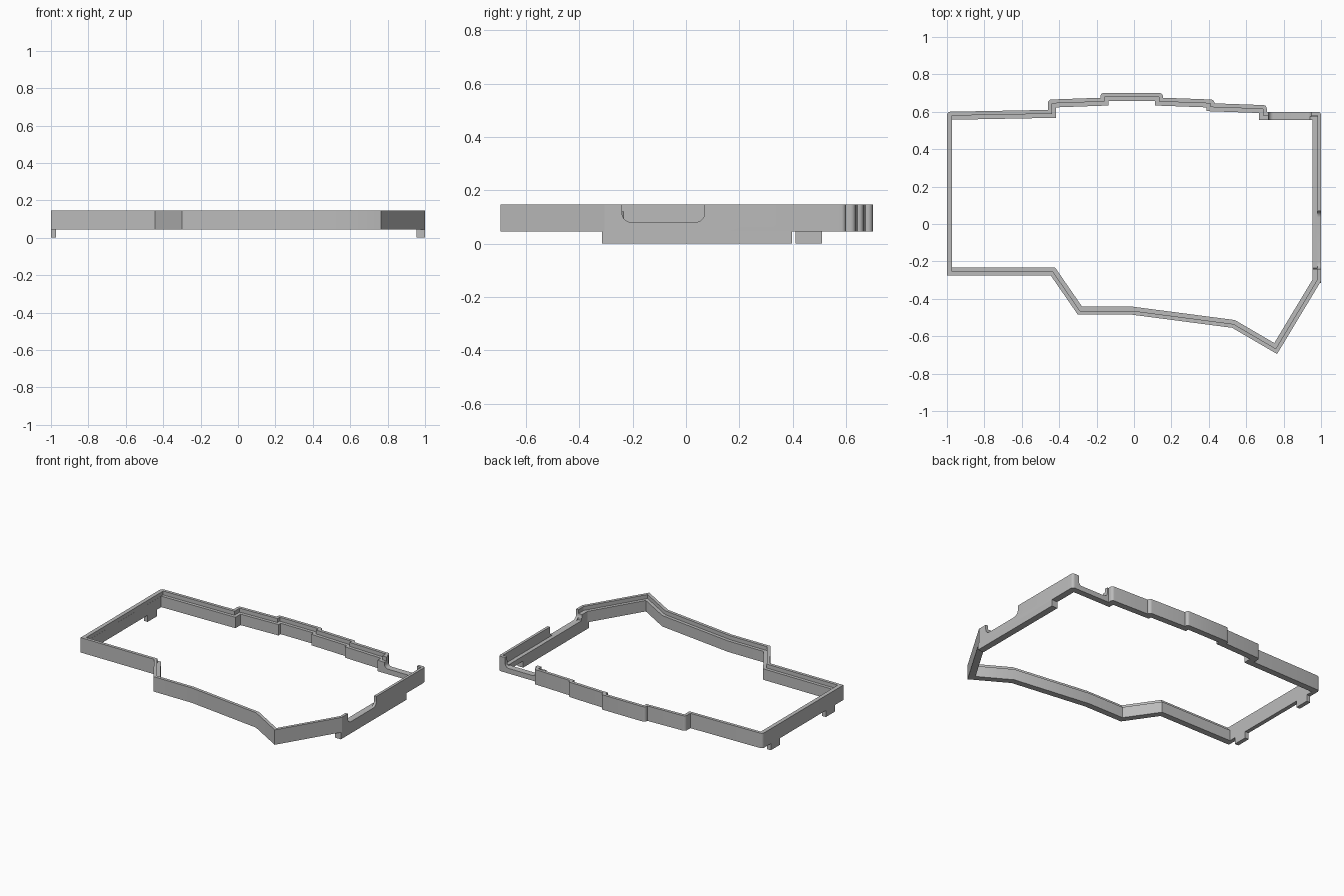
import bpy, bmesh, math
from mathutils import Vector

cube = bpy.data.objects.get("Cube")
if cube:
    bpy.data.objects.remove(cube, do_unlink=True)

grey = bpy.data.materials.new("light grey plastic")
grey.use_nodes = True
grey.diffuse_color = (0.5, 0.5, 0.5, 1)
grey.node_tree.nodes["Principled BSDF"].inputs["Base Color"].default_value = (0.5, 0.5, 0.5, 1)

BOTTOM, LEDGE, LOW, TOP = 0.045, 0.12, 0.08, 0.147

# Outer outline of the frame, anticlockwise seen from above
OUTLINE = [Vector(p) for p in (
    (-1, -.275), (-.445, -.275), (-.3, -.485), (-.01, -.485), (.525, -.555),
    (.765, -.695), (1, -.305), (1, .6), (.71, .6), (.71, .635), (.43, .645),
    (.43, .665), (.155, .675), (.155, .7), (-.18, .7), (-.18, .675),
    (-.46, .665), (-.46, .61), (-1, .6))]
COUNT = len(OUTLINE)
LEFT_EDGE, RIGHT_EDGE = COUNT - 1, 6


def edge_line(i, dist):
    """Point and direction of outline edge i moved inwards."""
    a, b = OUTLINE[i], OUTLINE[(i + 1) % COUNT]
    d = (b - a).normalized()
    return a + Vector((-d.y, d.x)) * dist, d


def inset(widths):
    """Mitred inset of the outline, one width per edge."""
    points = []
    for i in range(COUNT):
        p, d = edge_line(i - 1, widths[i - 1])
        q, e = edge_line(i, widths[i])
        points.append(p + d * ((q - p).cross(e) / d.cross(e)))
    return points


def add_object(name, bm):
    bmesh.ops.recalc_face_normals(bm, faces=bm.faces)
    mesh = bpy.data.meshes.new(name)
    bm.to_mesh(mesh)
    bm.free()
    mesh.materials.append(grey)
    obj = bpy.data.objects.new(name, mesh)
    bpy.context.collection.objects.link(obj)
    return obj


def box(name, low, high):
    bm = bmesh.new()
    bmesh.ops.create_cube(bm, size=1)
    low, high = Vector(low), Vector(high)
    for v in bm.verts:
        v.co = (low + high) / 2 + v.co * (high - low)
    return add_object(name, bm)


def notch_cutter(name, start, end, depth_from, depth_to, radius, along_y):
    """Slot with rounded lower corners, open at the top."""
    steps = [math.radians(a) for a in range(0, 91, 15)]
    profile = [(start, 0.2)]
    profile += [(start + radius * (1 - math.cos(a)), LOW + radius * (1 - math.sin(a))) for a in steps]
    profile += [(end - radius * (1 - math.cos(a)), LOW + radius * (1 - math.sin(a))) for a in reversed(steps)]
    profile.append((end, 0.2))
    bm = bmesh.new()
    verts = [bm.verts.new((depth_from, s, z) if along_y else (s, depth_from, z)) for s, z in profile]
    face = bm.faces.new(verts)
    new = bmesh.ops.extrude_face_region(bm, geom=[face])["geom"]
    shift = Vector((depth_to - depth_from, 0, 0) if along_y else (0, depth_to - depth_from, 0))
    bmesh.ops.translate(bm, vec=shift, verts=[g for g in new if isinstance(g, bmesh.types.BMVert)])
    cutter = add_object(name, bm)
    cutter.hide_render = True
    return cutter


# Frame: stepped wall section swept round the outline
wall = [0.043] * COUNT
lip = [0.021] * COUNT
wall[LEFT_EDGE], lip[LEFT_EDGE] = 0.028, 0.0275
wall[RIGHT_EDGE], lip[RIGHT_EDGE] = 0.045, 0.018
inner, middle = inset(wall), inset(lip)
section = [(OUTLINE, BOTTOM), (OUTLINE, TOP), (middle, TOP),
           (middle, LEDGE), (inner, LEDGE), (inner, BOTTOM)]
bm = bmesh.new()
rings = [[bm.verts.new((p.x, p.y, z)) for p in path] for path, z in section]
for a, b in zip(rings, rings[1:] + rings[:1]):
    for i in range(COUNT):
        j = (i + 1) % COUNT
        bm.faces.new((a[i], a[j], b[j], b[i]))

# Round the outward corners along the back
corners = []
for i, p in enumerate(OUTLINE):
    turn = (p - OUTLINE[i - 1]).cross(OUTLINE[(i + 1) % COUNT] - p)
    if p.y > 0.59 and turn > 0:
        corners.append(bm.edges.get((rings[0][i], rings[1][i])))
bmesh.ops.bevel(bm, geom=corners, offset=0.018, segments=5, profile=0.5,
                affect='EDGES', clamp_overlap=True)
frame = add_object("frame", bm)

# Side slot, back slot and the deeper ledge inside the side wall
ledge_cutter = box("ledge_cutter", (0.94, -0.235, LOW), (0.982, 0.575, 0.2))
ledge_cutter.hide_render = True
cutters = [notch_cutter("side_slot_cutter", -0.24, 0.07, 0.9, 1.1, 0.035, True),
           notch_cutter("back_slot_cutter", 0.72, 0.95, 0.5, 0.7, 0.025, False),
           ledge_cutter]
bpy.context.view_layer.objects.active = frame
for cutter in cutters:
    mod = frame.modifiers.new("cut", 'BOOLEAN')
    mod.operation = 'DIFFERENCE'
    mod.solver = 'EXACT'
    mod.object = cutter
    bpy.ops.object.modifier_apply(modifier=mod.name)
    bpy.data.objects.remove(cutter, do_unlink=True)

# Feet under the two side walls
box("long_foot", (0.955, -0.315, 0), (1, 0.398, BOTTOM))
for name, y in (("back_small_foot", 0.41), ("front_small_foot", -0.185)):
    box(name, (-1, y, 0), (-0.972, y + 0.1, BOTTOM))

# Smooth the rounded corners only
bpy.ops.object.select_all(action='DESELECT')
frame.select_set(True)
bpy.context.view_layer.objects.active = frame
bpy.ops.object.shade_smooth_by_angle(angle=math.radians(25))
